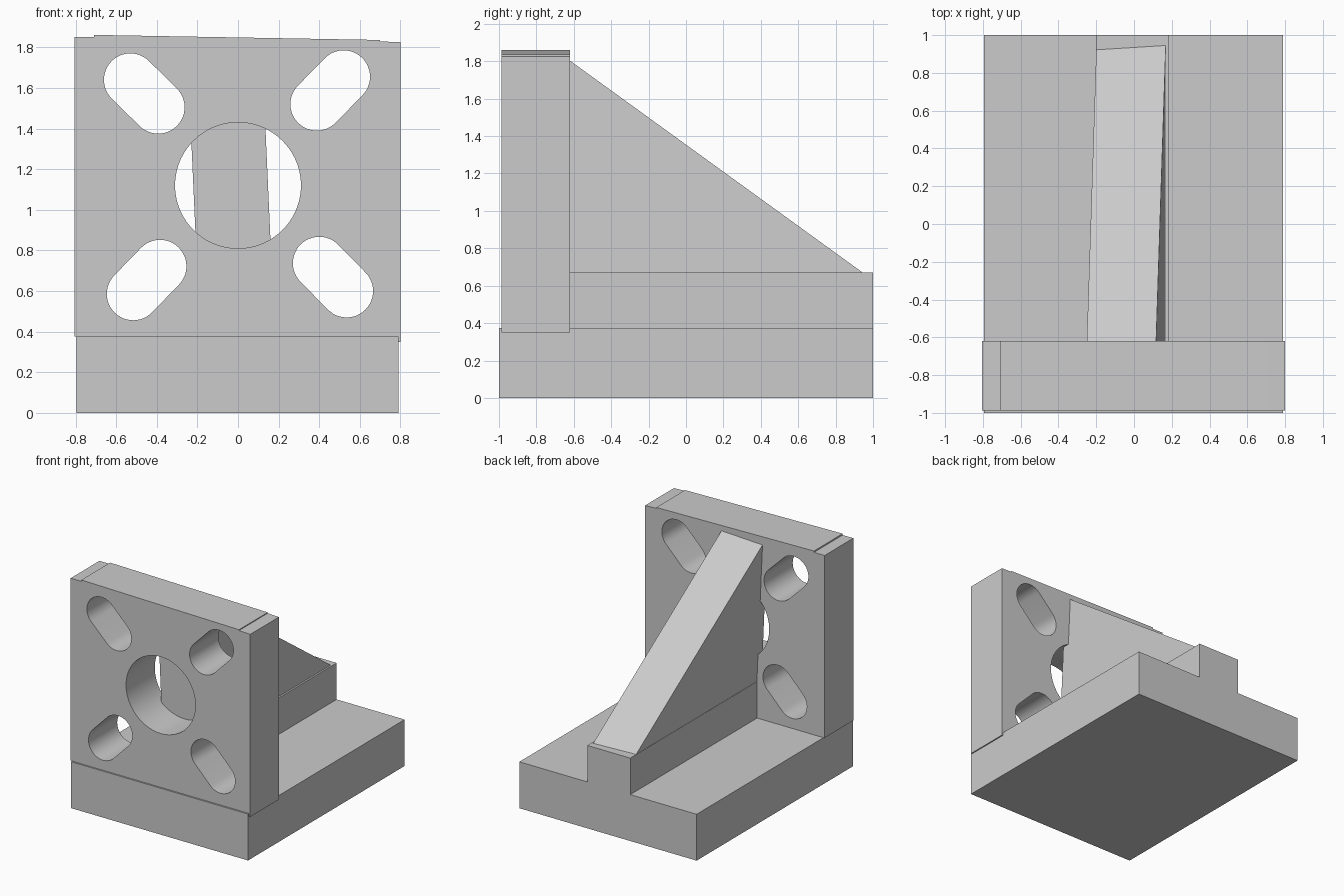
import bpy
import bmesh
from math import cos, sin, pi, atan2, radians
from mathutils import Vector

cube = bpy.data.objects.get("Cube")
if cube:
    bpy.data.objects.remove(cube, do_unlink=True)

# Single plain grey finish
grey = bpy.data.materials.new("plain_grey")
grey.use_nodes = True
colour = (0.6, 0.6, 0.6, 1)
grey.diffuse_color = colour
grey.node_tree.nodes["Principled BSDF"].inputs["Base Color"].default_value = colour


def prism(name, outline, offset):
    """Extrude a closed outline of 3D points along an offset vector."""
    bm = bmesh.new()
    face = bm.faces.new([bm.verts.new(p) for p in outline])
    result = bmesh.ops.extrude_face_region(bm, geom=[face])
    verts = [v for v in result["geom"] if isinstance(v, bmesh.types.BMVert)]
    bmesh.ops.translate(bm, verts=verts, vec=Vector(offset))
    bmesh.ops.recalc_face_normals(bm, faces=bm.faces)
    mesh = bpy.data.meshes.new(name)
    bm.to_mesh(mesh)
    bm.free()
    mesh.materials.append(grey)
    obj = bpy.data.objects.new(name, mesh)
    bpy.context.collection.objects.link(obj)
    return obj


def block(name, x0, x1, y0, y1, z0, z1):
    outline = [(x0, y0, z0), (x1, y0, z0), (x1, y0, z1), (x0, y0, z1)]
    return prism(name, outline, (0, y1 - y0, 0))


def cut_slot(target, a, b, radius, steps=24):
    """Cut a round-ended slot through the plate; equal ends give a round hole."""
    angle = atan2(b[1] - a[1], b[0] - a[0])
    outline = []
    for centre, start in ((b, angle - pi / 2), (a, angle + pi / 2)):
        count = steps if a == b else steps + 1
        for i in range(count):
            t = start + pi * i / steps
            outline.append((centre[0] + radius * cos(t), -1.2, centre[1] + radius * sin(t)))
    cutter = prism("slot_cutter", outline, (0, 0.8, 0))
    cutter.hide_render = True
    mod = target.modifiers.new("slot", "BOOLEAN")
    mod.operation = "DIFFERENCE"
    mod.solver = "EXACT"
    mod.object = cutter
    select(target)
    bpy.ops.object.modifier_apply(modifier=mod.name)
    bpy.data.objects.remove(cutter, do_unlink=True)


def select(obj):
    bpy.ops.object.select_all(action="DESELECT")
    obj.select_set(True)
    bpy.context.view_layer.objects.active = obj


# Base slab and central rail
block("base", -0.795, 0.79, -1, 1, 0, 0.375)
block("rail", -0.202, 0.182, -0.98, 1, 0.3, 0.67)

# Upright plate, slightly out of square with small steps on its top edge
profile = [(-0.805, 0.376), (0.8, 0.35), (0.8, 1.825), (0.7, 1.829),
           (0.7, 1.836), (-0.71, 1.861), (-0.71, 1.85), (-0.805, 1.85)]
plate = prism("upright_plate", [(x, -0.987, z) for x, z in profile], (0, 0.367, 0))

# Centre bore and four diagonal slots
cut_slot(plate, (0, 1.12), (0, 1.12), 0.31, 36)
slots = [((-0.53, 1.64), (-0.393, 1.505)), ((0.52, 1.655), (0.388, 1.52)),
         ((-0.516, 0.586), (-0.384, 0.722)), ((0.4, 0.737), (0.535, 0.6))]
for a, b in slots:
    cut_slot(plate, a, b, 0.13)
select(plate)
bpy.ops.object.shade_smooth_by_angle(angle=radians(30))

# Leaning triangular gusset behind the plate
slope = 0.724
front, back = -0.68, 1.0
side = [(front, 0.6), (back, 0.6), (back, 0.67 - slope * (back - 0.945)),
        (front, 0.67 + slope * (0.945 - front))]
lean = 0.045
outline = [(0.168 - lean * (z - 0.67), y, z) for y, z in side]
prism("gusset", outline, (-0.367, 0, -0.367 * lean))
